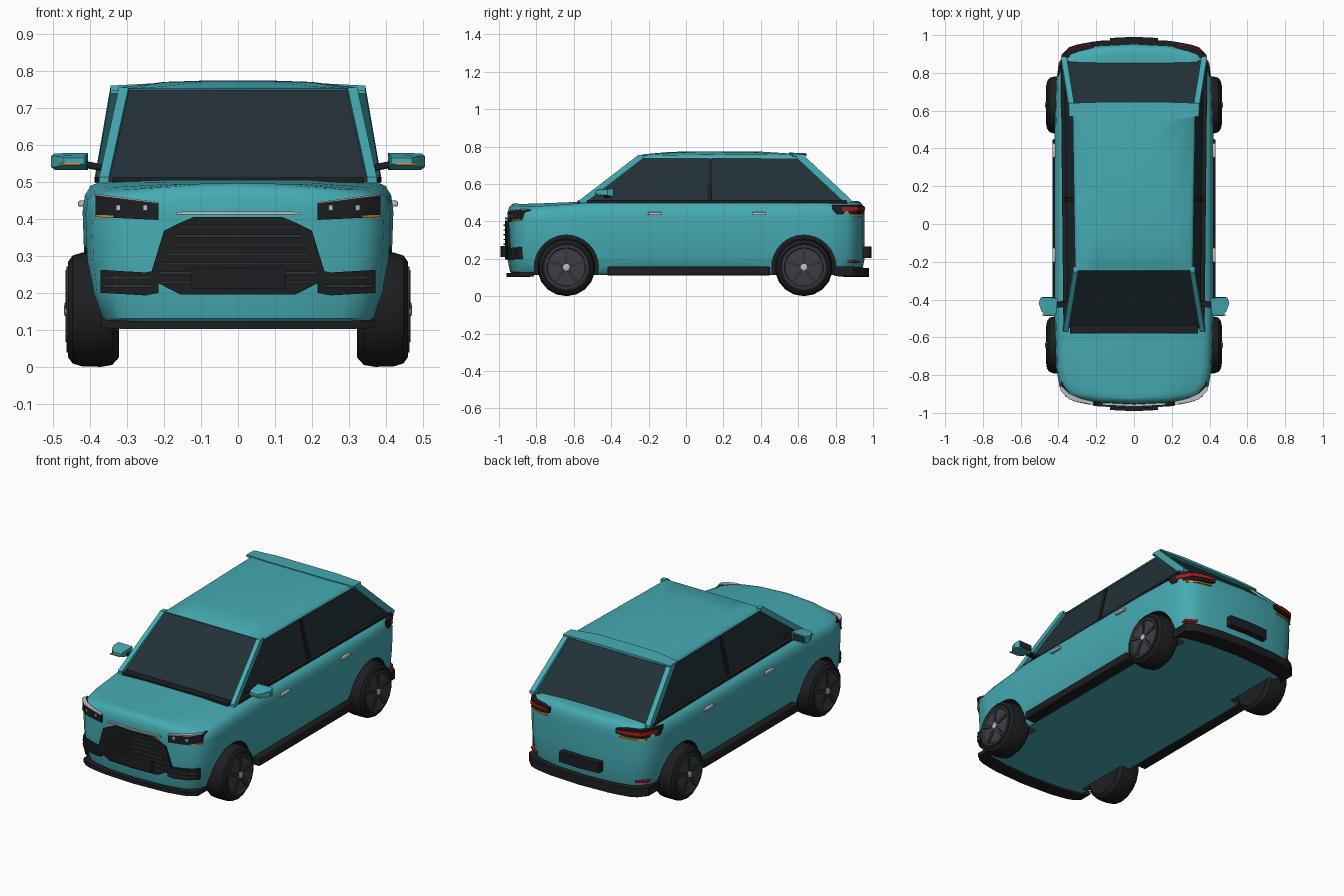
import bpy, bmesh, math
from mathutils import Vector, Matrix

if "Cube" in bpy.data.objects:
    bpy.data.objects.remove(bpy.data.objects["Cube"])


def mat(name, r, g, b):
    m = bpy.data.materials.new(name)
    m.diffuse_color = (r, g, b, 1)
    m.use_nodes = True
    m.node_tree.nodes["Principled BSDF"].inputs["Base Color"].default_value = m.diffuse_color
    return m


PAINT = mat("paint", .06, .41, .45)
BLACK = mat("black_plastic", .012, .013, .015)
SLAT = mat("dark_slat", .03, .032, .036)
GLASS = mat("glass", .016, .03, .038)
RIM = mat("rim_grey", .045, .048, .058)
SILVER = mat("silver", .5, .52, .54)
RED = mat("red", .45, .01, .01)
AMBER = mat("amber", .75, .28, .02)


def make(name, bm, material, mirror=False, angle=35):
    if mirror:
        geo = bmesh.ops.duplicate(bm, geom=bm.verts[:] + bm.edges[:] + bm.faces[:])["geom"]
        for v in geo:
            if isinstance(v, bmesh.types.BMVert):
                v.co.x *= -1
        bmesh.ops.remove_doubles(bm, verts=bm.verts, dist=1e-5)
    bmesh.ops.recalc_face_normals(bm, faces=bm.faces)
    me = bpy.data.meshes.new(name)
    bm.to_mesh(me)
    bm.free()
    me.materials.append(material)
    ob = bpy.data.objects.new(name, me)
    bpy.context.collection.objects.link(ob)
    smooth(ob, angle)
    return ob


def smooth(ob, angle):
    bpy.ops.object.select_all(action='DESELECT')
    ob.select_set(True)
    bpy.context.view_layer.objects.active = ob
    bpy.ops.object.shade_smooth_by_angle(angle=math.radians(angle))


def hull(name, pts, material, mirror=False):
    bm = bmesh.new()
    for p in pts:
        bm.verts.new(p)
    bmesh.ops.convex_hull(bm, input=bm.verts)
    bmesh.ops.dissolve_limit(bm, angle_limit=.01, verts=bm.verts, edges=bm.edges)
    return make(name, bm, material, mirror)


def box(name, x, y, z, material, mirror=True, bevel=0):
    bm = bmesh.new()
    size = Vector((x[1] - x[0], y[1] - y[0], z[1] - z[0], 1))
    mid = Vector((sum(x) / 2, sum(y) / 2, sum(z) / 2))
    bmesh.ops.create_cube(bm, size=1, matrix=Matrix.Translation(mid) @ Matrix.Diagonal(size))
    if bevel:
        bmesh.ops.bevel(bm, geom=bm.edges[:], offset=bevel, segments=2, affect='EDGES', profile=.5)
    return make(name, bm, material, mirror)


def strut(name, a, b, wx, wy, wz, material):
    pts = [(p[0] + i * wx, p[1] + j * wy, p[2] + k * wz)
           for p in (a, b) for i in (-1, 1) for j in (-1, 1) for k in (-1, 1)]
    return hull(name, pts, material, True)


# half plan of the nose, reused for the tail
NOSE = [(0, .955), (.2, .945), (.30, .926), (.35, .91), (.395, .86), (.412, .76), (.42, .5)]


def nose_y(x):
    for (x0, y0), (x1, y1) in zip(NOSE, NOSE[1:]):
        if x <= x1:
            return y0 + (y1 - y0) * (x - x0) / (x1 - x0)
    return .5


def plate(name, cols, end, off, thick, material):
    """Curved panel following the nose (end=-1) or tail (end=1); cols are (x, z low, z high)."""
    fine = []
    for a, b in zip(cols, cols[1:]):
        n = max(1, round((b[0] - a[0]) / .04))
        fine += [Vector(a).lerp(Vector(b), i / n) for i in range(n)]
    fine.append(Vector(cols[-1]))
    bm, rings = bmesh.new(), []
    for x, lo, hi in fine:
        y = nose_y(x) + off
        rings.append([bm.verts.new((x, end * d, z)) for d, z in
                      ((y, lo), (y, hi), (y - thick, hi), (y - thick, lo))])
    for a, b in zip(rings, rings[1:]):
        for i in range(4):
            bm.faces.new((a[i], a[(i + 1) % 4], b[(i + 1) % 4], b[i]))
    if cols[0][0] > 0:
        bm.faces.new(rings[0])
    bm.faces.new(rings[-1])
    return make(name, bm, material, True)


def lathe(name, prof, segs, y, z, material, ends=True):
    """Spin an (x, radius) profile around a wheel axle, mirrored to both sides."""
    bm, rings = bmesh.new(), []
    for yy in (y if isinstance(y, tuple) else (y,)):
        rings = [[bm.verts.new((x, yy + r * math.sin(2 * math.pi * k / segs),
                                z + r * math.cos(2 * math.pi * k / segs)))
                  for k in range(segs)] for x, r in prof]
        for a, b in zip(rings, rings[1:]):
            for k in range(segs):
                bm.faces.new((a[k], a[(k + 1) % segs], b[(k + 1) % segs], b[k]))
        bm.faces.new(rings[0])
        bm.faces.new(rings[-1])
    return make(name, bm, material, True)


# main body: plan outline stacked upward, then closed top and bottom
half = [(x, -y) for x, y in NOSE] + [(.42, -.25), (.42, 0), (.42, .25)] + NOSE[::-1]
layers = [(.112, .86, .965), (.13, .91, .985), (.2, .965, 1), (.3, .99, 1), (.42, 1, 1),
          (.465, .985, .997), (.49, .945, .988), (.503, .87, .975), (.508, .45, .965)]
bm, rings, n = bmesh.new(), [], len(half)
for z, sx, sy in layers:
    ring = []
    for x, y in half + [(-x, y) for x, y in half[-2:0:-1]]:
        t = min(1, max(0, (-y - .5) / .45)) * min(1, max(0, (z - .4) / .1))
        px = x * sx
        ring.append(bm.verts.new((px, y * sy, z - .026 * t * (.45 + (px / .4) ** 2))))
    rings.append(ring)
m = len(rings[0])
for a, b in zip(rings, rings[1:]):
    for k in range(m):
        bm.faces.new((a[k], a[(k + 1) % m], b[(k + 1) % m], b[k]))
for r in (rings[0], rings[-1]):
    for i in range(n - 1):
        quad = [r[i], r[i + 1], r[(m - i - 1) % m], r[(m - i) % m]]
        bm.faces.new(list(dict.fromkeys(quad)))
body = make("body", bm, PAINT)
body.data.materials.append(BLACK)

# wheel arches cut out of the body
AXLES = (-.64, .63)
cutter = lathe("arch_cutter", [(.305, .172), (.6, .172)], 32, AXLES, .155, PAINT)
cutter.data.materials.append(BLACK)
for p in cutter.data.polygons:
    p.material_index = 1
cutter.hide_render = True
cut = body.modifiers.new("arches", 'BOOLEAN')
cut.object, cut.solver = cutter, 'EXACT'
bpy.context.view_layer.objects.active = body
bpy.ops.object.modifier_apply(modifier="arches")
bpy.data.objects.remove(cutter)
smooth(body, 40)

# wheels
for label, y in zip(("front", "rear"), AXLES):
    lathe(label + "_tyres", [(.325, .10), (.322, .13), (.34, .15), (.37, .155), (.42, .154),
                             (.447, .146), (.46, .128), (.455, .112)], 18, y, .155, BLACK)
    lathe(label + "_rims", [(.44, .116), (.463, .116), (.464, .106), (.458, .1), (.462, .03)],
          24, y, .155, RIM)
    lathe(label + "_hubs", [(.455, .02), (.468, .018), (.47, .01)], 12, y, .155, SILVER)
    for k in range(5):
        a = 2 * math.pi * k / 5
        d = Vector((0, math.sin(a), math.cos(a)))
        c = Vector((.461, y, .155))
        strut(label + "_spoke", c + d * .025, c + d * .1, .005, .007, .007, SLAT)

# cabin glass, roof, pillars and rear spoiler
hull("cabin_glass", [(s * x, y, z) for s in (-1, 1) for x, y, z in
     ((.352, -.555, .495), (.372, .865, .495), (.298, -.245, .748), (.315, .62, .748))], GLASS)
hull("roof", [(s * x, y, z) for s in (-1, 1) for x, y, z in
     ((.312, -.24, .737), (.30, -.245, .752), (.2, -.235, .758), (.318, .2, .742), (.30, .2, .758),
      (.2, -.05, .769), (.2, .35, .77), (.08, .15, .774), (.08, -.08, .772), (.08, .4, .773),
      (.325, .6, .737), (.315, .6, .755), (.2, .6, .76))], PAINT)
strut("front_pillar", (.362, -.555, .505), (.309, -.24, .747), .013, .015, .008, PAINT)
strut("rear_pillar", (.372, .868, .505), (.33, .61, .747), .015, .018, .008, PAINT)
hull("rear_spoiler", [(s * x, y, z) for s in (-1, 1) for x, y, z in
     ((.345, .57, .747), (.345, .57, .76), (.345, .64, .75), (.345, .64, .758),
      (.19, .55, .75), (.19, .55, .768), (.19, .645, .75), (.19, .645, .764))], PAINT)
strut("door_pillar", (.364, .13, .505), (.309, .13, .735), .005, .01, .004, BLACK)
strut("window_sill_trim", (.362, -.52, .506), (.376, .85, .506), .012, .01, .007, BLACK)
box("cowl", (-.34, .34), (-.58, -.53), (.49, .512), BLACK, False)

# side details
box("side_sill", (.36, .432), (-.42, .45), (.11, .158), BLACK, True, .008)
for y in (-.165, .39):
    box("door_handle", (.41, .432), (y - .038, y + .038), (.433, .449), SILVER, True, .004)
hull("mirror_shell", [(x, y, z) for x, y, z in
     ((.41, -.465, .54), (.41, -.465, .572), (.405, -.395, .532), (.405, -.395, .578),
      (.49, -.46, .54), (.49, -.46, .57), (.495, -.39, .532), (.495, -.39, .577),
      (.505, -.42, .54), (.505, -.42, .57), (.415, -.485, .548), (.47, -.485, .548),
      (.415, -.485, .565), (.47, -.485, .565))], PAINT, True)
box("mirror_glass", (.415, .488), (-.395, -.387), (.539, .571), GLASS)
box("mirror_indicator", (.425, .485), (-.488, -.48), (.546, .551), AMBER)
strut("mirror_arm", (.35, -.42, .535), (.42, -.43, .548), .008, .015, .008, BLACK)

# nose: grille, intakes, lamps, number plate, lip
plate("grille", [(0, .195, .405), (.12, .195, .405), (.155, .195, .39), (.2, .218, .368),
                 (.236, .238, .25)], -1, .014, .04, BLACK)
for i in range(7):
    z = .225 + i * .025
    w = .215 - max(0, z - .25) * .42
    plate("grille_slat", [(0, z, z + .007), (w, z, z + .007)], -1, .02, .015, SLAT)
plate("front_number_plate", [(0, .21, .268), (.128, .21, .268)], -1, .036, .03, BLACK)
plate("lower_intake", [(.215, .2, .262), (.25, .193, .255), (.372, .2, .262)], -1, .012, .06, BLACK)
for z in (.215, .238):
    plate("intake_slat", [(.235, z, z + .007), (.365, z, z + .007)], -1, .018, .02, SLAT)
plate("headlight", [(.215, .397, .442), (.385, .405, .464)], -1, .01, .05, BLACK)
plate("headlight_trim", [(.215, .441, .445), (.388, .463, .468)], -1, .016, .03, SILVER)
plate("front_indicator", [(.335, .403, .409), (.388, .405, .411)], -1, .015, .03, AMBER)
for x in (.245, .318):
    plate("lamp_lens", [(x, .423, .437), (x + .012, .423, .437)], -1, .015, .01, SILVER)
plate("nose_strip", [(0, .411, .42), (.168, .412, .419)], -1, .012, .03, SILVER)
plate("front_lip", [(0, .102, .124), (.3, .102, .124), (.37, .105, .128)], -1, .006, .08, BLACK)

# tail: lamps, number plate, bumper
plate("tail_lamp", [(.215, .452, .478), (.27, .442, .486), (.402, .438, .488)], 1, .012, .05, BLACK)
plate("tail_lamp_red", [(.225, .462, .476), (.4, .456, .478)], 1, .018, .03, RED)
plate("rear_indicator", [(.235, .428, .436), (.37, .426, .436)], 1, .01, .03, AMBER)
plate("rear_number_plate", [(0, .205, .265), (.128, .205, .265)], 1, .036, .05, BLACK)
plate("rear_reflector", [(.32, .178, .19), (.375, .18, .192)], 1, .008, .05, RED)
plate("rear_bumper", [(0, .102, .15), (.3, .102, .152), (.385, .108, .158)], 1, .024, .1, BLACK)
